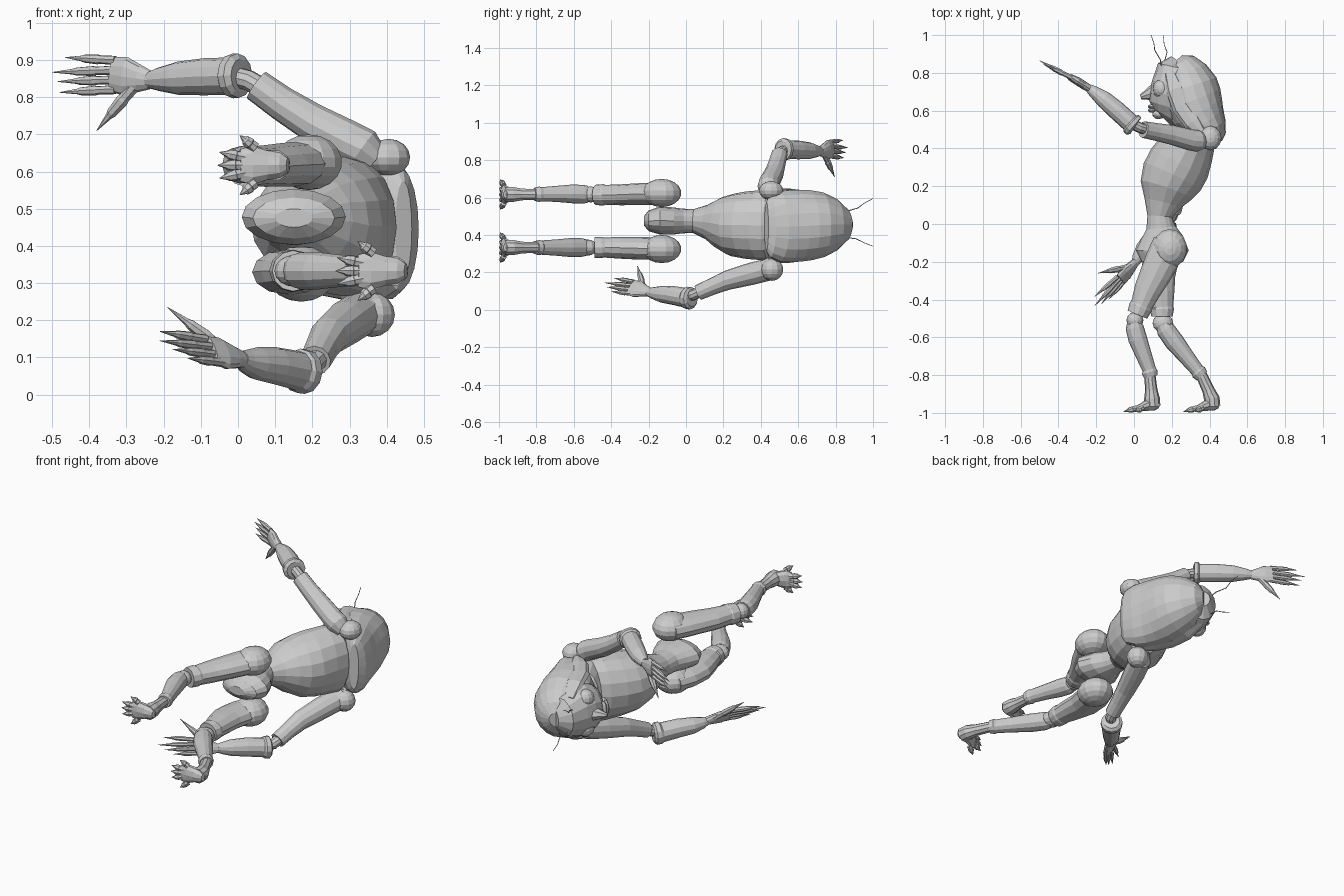
import bpy, bmesh, math
from mathutils import Vector, Matrix


def loft(name, rings, side=(0, 0, 1), sides=12):
    """Closed tube through rings (x, y, z, depth radius, side radius)."""
    bm = bmesh.new()
    pts = [Vector(r[:3]) for r in rings]
    loops = []
    for i, r in enumerate(rings):
        t = (pts[min(i + 1, len(pts) - 1)] - pts[max(i - 1, 0)]).normalized()
        s = Vector(side)
        v = (s - t * s.dot(t)).normalized()
        u = v.cross(t)
        ru, rv = r[3], r[-1]
        loops.append([bm.verts.new(pts[i] + u * ru * math.cos(a) + v * rv * math.sin(a))
                      for a in (2 * math.pi * k / sides for k in range(sides))])
    for a, b in zip(loops, loops[1:]):
        for k in range(sides):
            j = (k + 1) % sides
            bm.faces.new((a[k], a[j], b[j], b[k]))
    bm.faces.new(loops[0])
    bm.faces.new(loops[-1])
    return finish(name, bm)


def finish(name, bm):
    bmesh.ops.recalc_face_normals(bm, faces=bm.faces)
    me = bpy.data.meshes.new(name)
    bm.to_mesh(me)
    bm.free()
    ob = bpy.data.objects.new(name, me)
    bpy.context.collection.objects.link(ob)
    return ob


def ball(name, loc, size, seg=14):
    bm = bmesh.new()
    m = Matrix.Translation(loc) @ Matrix.Diagonal((*size, 1))
    bmesh.ops.create_uvsphere(bm, u_segments=seg, v_segments=seg // 2 + 2, radius=1, matrix=m)
    return finish(name, bm)


def claw(name, base, tip, r):
    """Jointed finger ending in a pointed nail."""
    b, t = Vector(base), Vector(tip)
    loft(name, [(*b.lerp(t, f), r * k) for f, k in
                ((0, 1), (.3, .9), (.36, 1.05), (.62, .85), (.68, .6), (1, .06))],
         side=(.1, .1, 1), sides=7)


def hand(name, wrist, knuckle, spread, width, tips, thumb):
    w, k, s = Vector(wrist), Vector(knuckle), Vector(spread).normalized()
    d = k - w
    loft(name + "_palm", [(*w, .02, .025), (*(w + d * .3), .022, width * .7),
                          (*(w + d * .7), .022, width), (*(k + d * .1), .015, width * .9)], side=s)
    for i, tip in enumerate(tips):
        claw(f"{name}_finger_{i}", k + s * width * (.75 - .5 * i), tip, .013)
    claw(name + "_thumb", w + d * .25 + (Vector(thumb) - w).normalized() * .02, thumb, .017)


def foot(name, x, z, lean):
    # ankle, arched foot and clawed toes
    loft(name + "_ankle", [(x - lean, -.79, z, .03), (x - lean * .65, -.835, z, .031),
                           (x - lean * .3, -.88, z, .033), (x, -.925, z, .042), (x + .003, -.965, z, .042)], sides=10)
    loft(name, [(x + .04, -.965, z, .012, .02), (x + .02, -.955, z, .032, .035),
                (x - .02, -.957, z, .032, .042), (x - .06, -.972, z, .02, .055),
                (x - .09, -.98, z, .012, .045)], sides=10)
    for i, (dx, dz) in enumerate(((-.145, -.035), (-.15, 0), (-.145, .035), (-.09, .08), (-.09, -.08))):
        claw(f"{name}_toe_{i}", (x - .05 + .2 * dx * (i < 3), -.975, z + dz * .6), (x + dx, -.993, z + dz), .016)


# torso and pelvis
loft("torso", [
    (.15, -.225, .475, .05, .025), (.15, -.2, .475, .11, .055), (.15, -.14, .478, .14, .075),
    (.15, -.07, .475, .11, .073), (.143, -.02, .475, .078, .066), (.137, .04, .475, .066, .064),
    (.153, .11, .47, .1, .092), (.172, .18, .465, .145, .138), (.202, .25, .455, .167, .168),
    (.24, .32, .453, .168, .18), (.28, .4, .453, .15, .187), (.31, .45, .45, .125, .185),
    (.315, .49, .45, .085, .12), (.29, .53, .45, .06, .06), (.26, .6, .45, .06, .06)], sides=16)
ball("upper_shoulder", (.405, .455, .638), (.058, .065, .05), 12)
ball("lower_shoulder", (.36, .46, .215), (.062, .06, .06), 12)

# raised arm
loft("raised_sleeve", [(.37, .44, .63, .04), (.335, .44, .66, .058), (.3, .445, .68, .056),
                       (.2, .472, .732, .052), (.12, .487, .782, .047), (.05, .5, .832, .044)])
loft("raised_elbow", [(.08, .495, .815, .028), (.03, .51, .845, .028), (-.03, .54, .86, .028)], sides=10)
loft("raised_forearm", [(.006, .514, .858, .045), (0, .518, .858, .06), (-.015, .532, .857, .06),
                        (-.022, .538, .857, .05), (-.09, .6, .855, .05), (-.16, .66, .851, .045),
                        (-.215, .702, .848, .031), (-.24, .72, .846, .022)])
hand("raised_hand", (-.235, .716, .846), (-.33, .775, .86), (0, 0, 1), .052,
     [(-.465, .84, .907), (-.5, .865, .867), (-.485, .855, .842), (-.48, .845, .813)], (-.38, .795, .71))

# hanging arm
loft("hanging_sleeve", [(.35, .475, .25, .045), (.325, .44, .215, .06), (.29, .35, .193, .06),
                        (.245, .22, .158, .052), (.225, .14, .125, .045), (.208, .065, .092, .042)])
loft("hanging_elbow", [(.22, .09, .105, .03), (.2, .04, .08, .03), (.16, 0, .07, .03)], sides=10)
loft("hanging_forearm", [(.188, .033, .062, .045), (.181, .025, .062, .06), (.165, .005, .064, .06),
                         (.158, -.003, .065, .053), (.1, -.075, .078, .05), (.05, -.135, .084, .044),
                         (.02, -.18, .09, .031), (.008, -.205, .095, .022)])
hand("hanging_hand", (.01, -.2, .095), (-.065, -.285, .118), (-.5, .15, .7), .052,
     [(-.21, -.385, .17), (-.21, -.435, .145), (-.175, -.425, .122), (-.135, -.4, .098)], (-.19, -.26, .235))

# forward leg: hip ball, thigh, knee, shin
ball("upper_hip", (.19, -.13, .625), (.092, .105, .075))
loft("upper_thigh", [(.185, -.1, .622, .085, .058), (.15, -.19, .62, .09, .06),
                     (.112, -.27, .618, .083, .058), (.072, -.35, .615, .072, .056),
                     (.04, -.43, .615, .058, .053), (.035, -.44, .615, .062, .057), (.018, -.48, .615, .056, .055)])
ball("upper_knee", (.005, -.51, .617), (.045, .045, .043), 12)
loft("upper_shin", [(0, -.525, .618, .04, .045), (.004, -.55, .618, .048, .05), (.02, -.61, .62, .05, .05),
                    (.05, -.69, .62, .043, .043), (.08, -.77, .618, .036, .038), (.083, -.785, .618, .042, .041),
                    (.09, -.81, .618, .036, .036)])
foot("upper_foot", .095, .617, .012)

# trailing leg
ball("lower_hip", (.17, -.13, .325), (.095, .105, .075))
loft("lower_thigh", [(.165, -.1, .326, .085, .058), (.14, -.19, .328, .095, .06),
                     (.128, -.28, .33, .09, .06), (.138, -.36, .332, .077, .058),
                     (.148, -.44, .333, .06, .053), (.148, -.45, .333, .064, .057), (.148, -.49, .333, .056, .055)])
ball("lower_knee", (.153, -.525, .333), (.055, .05, .043), 12)
loft("lower_shin", [(.155, -.535, .333, .04, .045), (.168, -.56, .333, .05, .05), (.215, -.625, .333, .052, .05),
                    (.275, -.7, .333, .043, .043), (.335, -.775, .333, .036, .038), (.343, -.785, .333, .042, .041),
                    (.36, -.805, .333, .036, .036)])
foot("lower_foot", .412, .333, .06)

# face, chin, nose, eyes and lips
loft("face", [(.24, .86, .455, .05, .05), (.22, .83, .455, .095, .11), (.215, .75, .455, .12, .145),
              (.21, .68, .455, .13, .15), (.195, .615, .455, .12, .125), (.175, .57, .455, .085, .085),
              (.16, .555, .455, .045, .04)], sides=14)
loft("nose", [(.14, .715, .455, .05, .04), (.09, .69, .455, .038, .034), (.035, .672, .455, .012, .01)], sides=8)
for s in (-1, 1):
    ball("eye", (.145, .715, .455 + s * .085), (.046, .052, .05), 12)
for y in (.622, .602):
    ball("lip", (.095, y, .455), (.022, .013, .045), 10)
ball("chin", (.13, .582, .455), (.035, .028, .045), 10)

# long swept-back hair
loft("hair", [(.225, .868, .455, .04, .04), (.24, .85, .455, .085, .09), (.262, .8, .455, .128, .14),
              (.285, .73, .455, .158, .175), (.305, .66, .453, .162, .19), (.335, .595, .45, .148, .195),
              (.37, .54, .447, .125, .195), (.405, .495, .445, .097, .19), (.435, .45, .445, .06, .165),
              (.445, .43, .445, .025, .13)], sides=18)
for s in (-1, 1):
    loft("side_lock", [(.19, .8, .455 + s * .1, .03, .02), (.22, .71, .455 + s * .15, .05, .025),
                       (.26, .62, .45 + s * .165, .06, .025), (.31, .54, .45 + s * .175, .05, .025),
                       (.37, .47, .45 + s * .185, .02, .012)], sides=8)

# antennae
loft("antenna_upper", [(.15, .81, .51, .003), (.14, .87, .53, .003), (.11, .92, .545, .0025),
                       (.105, .96, .575, .002), (.09, 1, .595, .0015)], sides=5)
loft("antenna_lower", [(.17, .82, .4, .003), (.165, .87, .385, .003), (.175, .91, .38, .0025),
                       (.16, .95, .36, .002), (.155, 1, .34, .0015)], sides=5)
